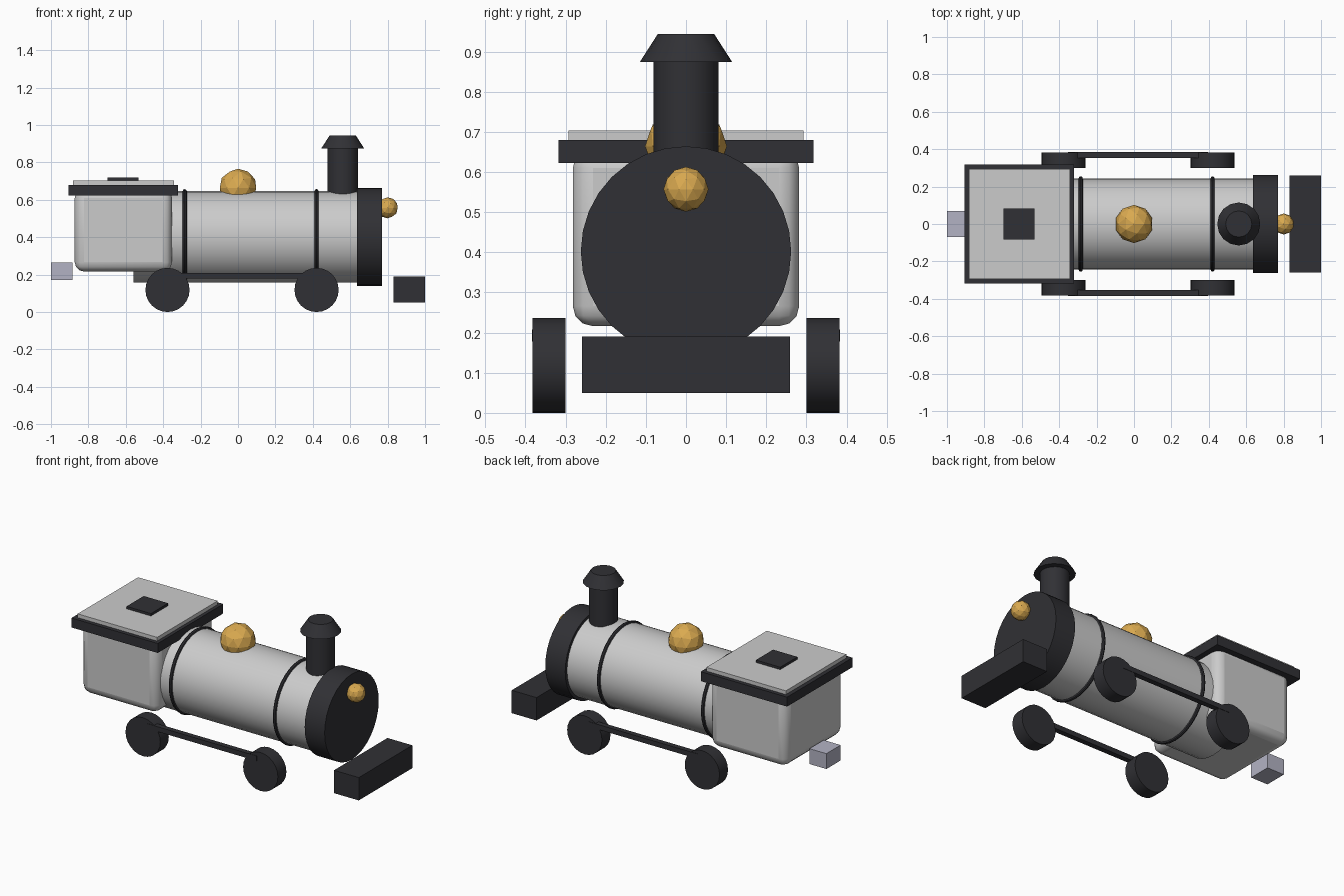
import bpy, math

if "Cube" in bpy.data.objects:
    bpy.data.objects.remove(bpy.data.objects["Cube"])

def material(name, rgb):
    m = bpy.data.materials.new(name)
    m.diffuse_color = (*rgb, 1)
    m.use_nodes = True
    m.node_tree.nodes["Principled BSDF"].inputs["Base Color"].default_value = m.diffuse_color
    return m

BLACK = material("black_iron", (0.03, 0.03, 0.035))
BRASS = material("brass", (0.70, 0.40, 0.08))
STEEL = material("steel", (0.45, 0.45, 0.55))

def finish(name, mat=None, smooth=False):
    ob = bpy.context.object
    ob.name = name
    if mat:
        ob.data.materials.append(mat)
    if smooth:
        bpy.ops.object.shade_smooth_by_angle(angle=math.radians(30))
    return ob

def box(name, x, y, z, mat=None):
    """Box from (min, max) ranges on each axis."""
    bpy.ops.mesh.primitive_cube_add(size=1, location=[sum(r) / 2 for r in (x, y, z)])
    bpy.context.object.scale = [r[1] - r[0] for r in (x, y, z)]
    bpy.ops.object.transform_apply(location=False, rotation=False, scale=True)
    return finish(name, mat)

def cyl(name, r, depth, loc, rot=(0, 0, 0), sides=32, mat=None):
    bpy.ops.mesh.primitive_cylinder_add(vertices=sides, radius=r, depth=depth,
                                        location=loc, rotation=rot)
    return finish(name, mat, True)

def ball(name, r, loc):
    bpy.ops.mesh.primitive_ico_sphere_add(subdivisions=2, radius=r, location=loc)
    return finish(name, BRASS)

ALONG_X = (0, math.pi / 2, 0)
ALONG_Y = (math.pi / 2, 0, 0)

# Boiler, smokebox and bands
cyl("boiler", 0.244, 1.20, (0.04, 0, 0.402), ALONG_X)
cyl("smokebox", 0.262, 0.135, (0.703, 0, 0.402), ALONG_X, mat=BLACK)
for i, x in enumerate((-0.285, 0.42)):
    bpy.ops.mesh.primitive_torus_add(major_radius=0.244, minor_radius=0.011,
                                     major_segments=32, minor_segments=8,
                                     location=(x, 0, 0.402), rotation=ALONG_X)
    finish(f"boiler_band_{i + 1}", BLACK, True)

# Chimney with flared cap
cyl("chimney", 0.081, 0.29, (0.56, 0, 0.735), sides=20, mat=BLACK)
bpy.ops.mesh.primitive_cone_add(vertices=16, radius1=0.115, radius2=0.07, depth=0.07,
                                location=(0.56, 0, 0.909))
finish("chimney_cap", BLACK, True)

# Brass dome and headlamp
ball("steam_dome", 0.102, (0, 0, 0.664))
ball("headlamp", 0.056, (0.80, 0, 0.557))

# Cab with rounded edges, layered roof and hatch
cab = box("cab", (-0.873, -0.353), (-0.282, 0.282), (0.216, 0.66))
bev = cab.modifiers.new("rounded_edges", "BEVEL")
bev.width = 0.05
bev.segments = 3
bpy.ops.object.shade_smooth_by_angle(angle=math.radians(20))
box("cab_roof", (-0.907, -0.322), (-0.317, 0.317), (0.622, 0.68), BLACK)
box("roof_panel", (-0.882, -0.343), (-0.293, 0.293), (0.675, 0.703))
box("roof_hatch", (-0.697, -0.532), (-0.083, 0.083), (0.695, 0.718), BLACK)

# Buffer beam and rear coupler
box("buffer_beam", (0.832, 1.0), (-0.259, 0.259), (0.05, 0.19), BLACK)
box("rear_coupler", (-1.0, -0.885), (-0.069, 0.069), (0.17, 0.264), STEEL)

# Wheels and connecting rods on both sides
for side, s in (("front", -1), ("back", 1)):
    for end, x in (("rear", -0.377), ("lead", 0.42)):
        cyl(f"{side}_{end}_wheel", 0.118, 0.082, (x, s * 0.341, 0.118),
            ALONG_Y, 24, BLACK)
    y = sorted((s * 0.352, s * 0.384))
    box(f"{side}_connecting_rod", (-0.352, 0.395), y, (0.178, 0.208), BLACK)
